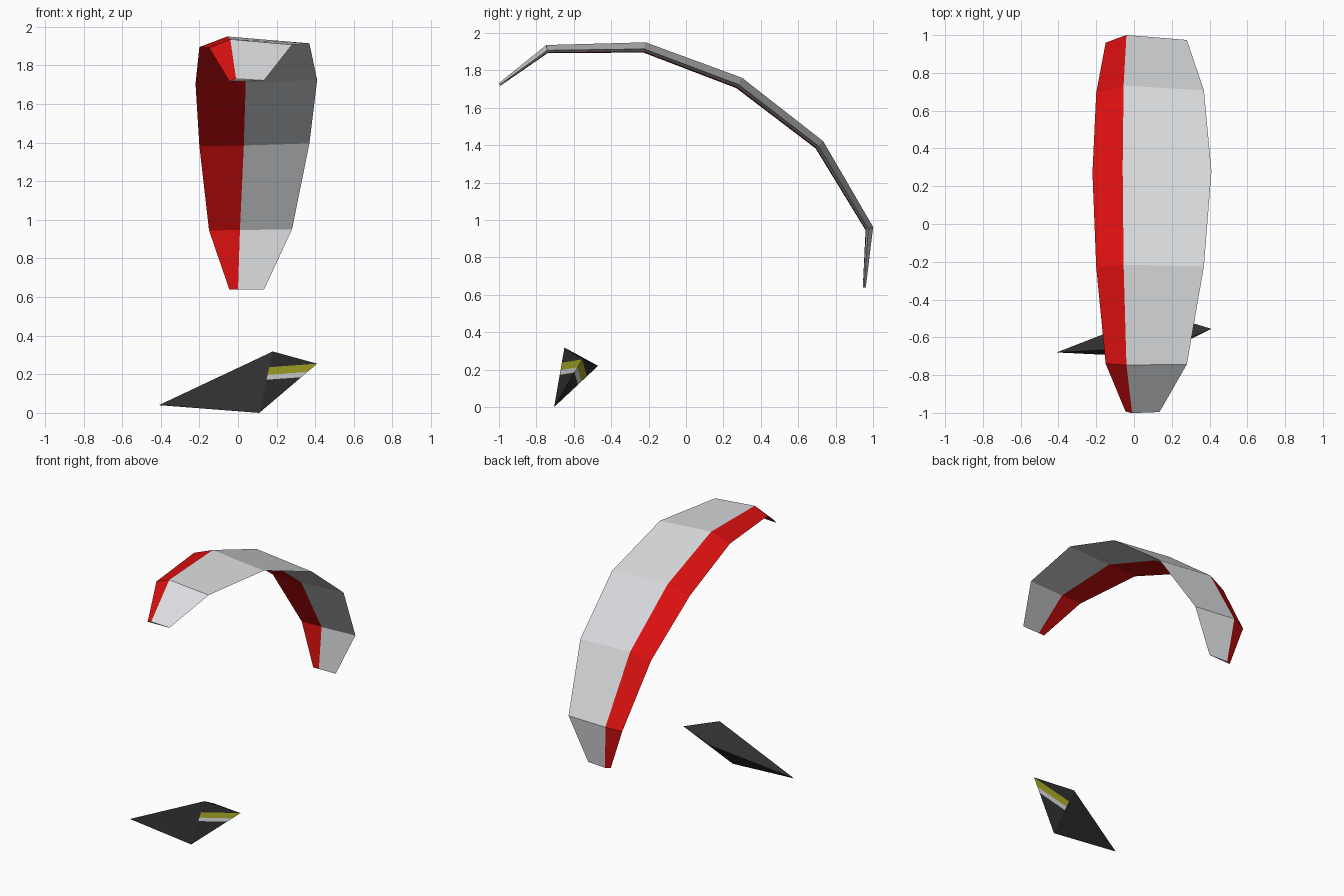
import bpy, bmesh, math
from mathutils import Vector

if "Cube" in bpy.data.objects:
    bpy.data.objects.remove(bpy.data.objects["Cube"])


def material(name, rgb):
    m = bpy.data.materials.new(name)
    m.diffuse_color = (*rgb, 1)
    m.use_nodes = True
    m.node_tree.nodes["Principled BSDF"].inputs["Base Color"].default_value = m.diffuse_color
    return m


WHITE = material("white", (0.70, 0.71, 0.73))
RED = material("red", (0.70, 0.005, 0.005))
DARK = material("charcoal", (0.03, 0.03, 0.03))
YELLOW = material("olive yellow", (0.40, 0.40, 0.018))


def finish(name, bm, mats):
    bmesh.ops.remove_doubles(bm, verts=bm.verts, dist=0.0005)
    bmesh.ops.recalc_face_normals(bm, faces=bm.faces)
    me = bpy.data.meshes.new(name)
    bm.to_mesh(me)
    bm.free()
    for m in mats:
        me.materials.append(m)
    ob = bpy.data.objects.new(name, me)
    bpy.context.collection.objects.link(ob)
    return ob


# Canopy: four-point wing sections swept along a symmetric arc, then banked
# span, height, tilt, thickness, x of leading edge / ridge / trailing edge / belly
half = [
    (0.0, 0.0, 0, 0.063, -0.22, -0.06, 0.41, 0.04),
    (0.543, -0.085, 16, 0.056, -0.20, -0.055, 0.37, 0.03),
    (1.0, -0.356, 38, 0.044, -0.15, -0.04, 0.28, 0.01),
    (1.123, -0.658, 62, 0.016, -0.045, -0.01, 0.135, 0.0),
]
stations = [(-1, s) for s in half[:0:-1]] + [(1, s) for s in half]
bm = bmesh.new()
rings = []
for side, (u, h, tilt, t, lead, ridge, trail, belly) in stations:
    a = math.radians(tilt)
    ring = []
    for x, depth in ((lead, 1.0), (ridge, 0.0), (trail, 0.65), (belly, 0.92)):
        d = depth * t
        ring.append(bm.verts.new((x, side * (u - d * math.sin(a)), h - d * math.cos(a))))
    rings.append(ring)
for r, s in zip(rings, rings[1:]):
    for k in range(4):
        j = (k + 1) % 4
        f = bm.faces.new((r[k], r[j], s[j], s[k]))
        f.material_index = 1 if k in (0, 3) else 0   # red on both sides of the leading edge
bm.faces.new(rings[0])
bm.faces.new(rings[-1])
canopy = finish("canopy", bm, [WHITE, RED])
canopy.location = (0, 0.30, 1.76)
canopy.rotation_euler = (math.radians(-29.1), 0, 0)

# Harness pod: stretched three-sided double pyramid with bands round the nose
tail = Vector((-0.41, -0.68, 0.04))
nose = Vector((0.41, -0.555, 0.255))
top = Vector((0.18, -0.65, 0.318))
bottom = Vector((0.11, -0.705, 0.0))
back = Vector((0.13, -0.47, 0.22))
bm = bmesh.new()


def face(points, mat=0):
    bm.faces.new([bm.verts.new(p) for p in points]).material_index = mat


cuts = (0.0, 0.54, 0.62, 0.745)
for corner in (top, back):
    rim = [bottom.lerp(corner, c) for c in cuts]
    keel = [bottom.lerp(nose, c / cuts[-1]) for c in cuts]
    face((bottom, rim[1], keel[1]))                          # dark keel
    face((rim[1], rim[2], keel[2], keel[1]), 1)              # white band
    face((rim[2], rim[3], nose, keel[2]), 2)                 # yellow band
    face((rim[3], corner, nose))                             # dark upper nose
    face((tail, *rim, corner))                               # tail side
face((top, back, nose))
face((top, back, tail))
finish("harness_pod", bm, [DARK, WHITE, YELLOW])
